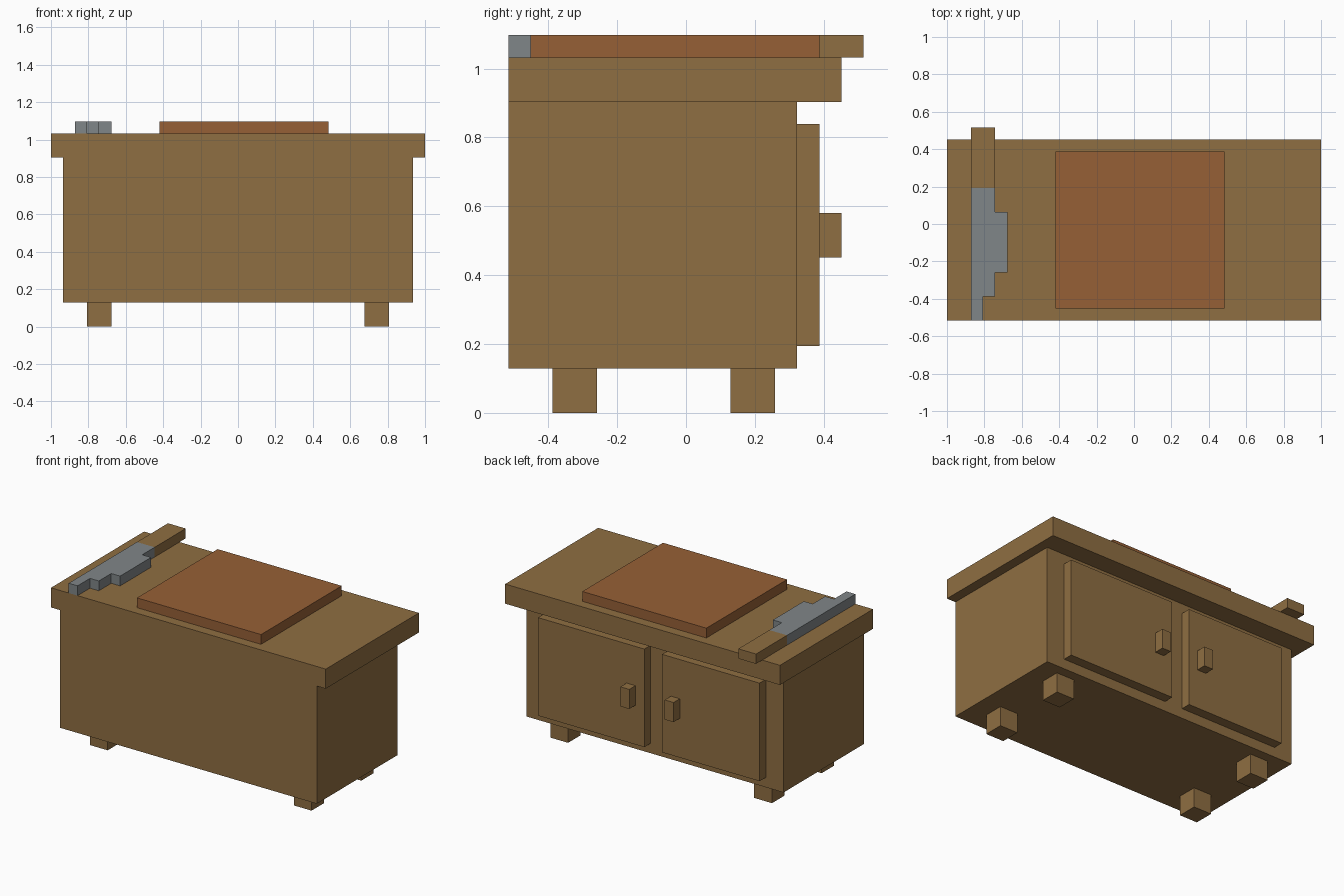
import bpy
import bmesh

if "Cube" in bpy.data.objects:
    bpy.data.objects.remove(bpy.data.objects["Cube"], do_unlink=True)

U = 2 / 31  # grid unit: the worktop is 31 units long


def material(name, rgb):
    m = bpy.data.materials.new(name)
    m.use_nodes = True
    m.diffuse_color = (*rgb, 1)
    bsdf = m.node_tree.nodes["Principled BSDF"]
    bsdf.inputs["Base Color"].default_value = (*rgb, 1)
    bsdf.inputs["Roughness"].default_value = 0.8
    return m


wood = material("oak wood", (0.275, 0.156, 0.054))
board_wood = material("reddish board wood", (0.305, 0.117, 0.037))
steel = material("steel grey", (0.216, 0.238, 0.246))


def prism(name, outline, z0, z1, mat):
    """Extrude an outline (grid units, counter-clockwise) from z0 to z1."""
    bm = bmesh.new()
    base = bm.faces.new([bm.verts.new((x * U, y * U, z0 * U)) for x, y in outline])
    top = bmesh.ops.extrude_face_region(bm, geom=[base])["geom"]
    verts = [v for v in top if isinstance(v, bmesh.types.BMVert)]
    bmesh.ops.translate(bm, verts=verts, vec=(0, 0, (z1 - z0) * U))
    bmesh.ops.recalc_face_normals(bm, faces=bm.faces)
    mesh = bpy.data.meshes.new(name)
    bm.to_mesh(mesh)
    bm.free()
    mesh.materials.append(mat)
    obj = bpy.data.objects.new(name, mesh)
    bpy.context.collection.objects.link(obj)
    return obj


def box(name, x, y, z, mat=wood):
    (x0, x1), (y0, y1) = x, y
    return prism(name, [(x0, y0), (x1, y0), (x1, y1), (x0, y1)], *z, mat)


# Cabinet and worktop
box("cabinet_body", (-14.5, 14.5), (-8, 5), (2, 14))
box("worktop", (-15.5, 15.5), (-8, 7), (14, 16))

# Four feet
for side, x in (("left", 10.5), ("right", -12.5)):
    for end, y in (("front", -6), ("back", 2)):
        box(f"{end}_{side}_foot", (x, x + 2), (y, y + 2), (0, 2))

# Doors on the back, each with a knob near the middle
for side, x0, x1, knob in (("left", 0.5, 12.5, 1.5), ("right", -12.5, -1.5, -3.5)):
    box(f"{side}_door", (x0, x1), (5, 6), (3, 13))
    box(f"{side}_door_knob", (knob, knob + 1), (6, 7), (7, 9))

# Cutting board
box("cutting_board", (-6.5, 7.5), (-7, 6), (16, 17), board_wood)

# Knife with a stepped blade
box("knife_handle", (-13.5, -11.5), (3, 8), (16, 17))
blade = [(-13.5, -8), (-12.5, -8), (-12.5, -6), (-11.5, -6), (-11.5, -4),
         (-10.5, -4), (-10.5, 1), (-11.5, 1), (-11.5, 3), (-13.5, 3)]
prism("knife_blade", blade, 16, 17, steel)
